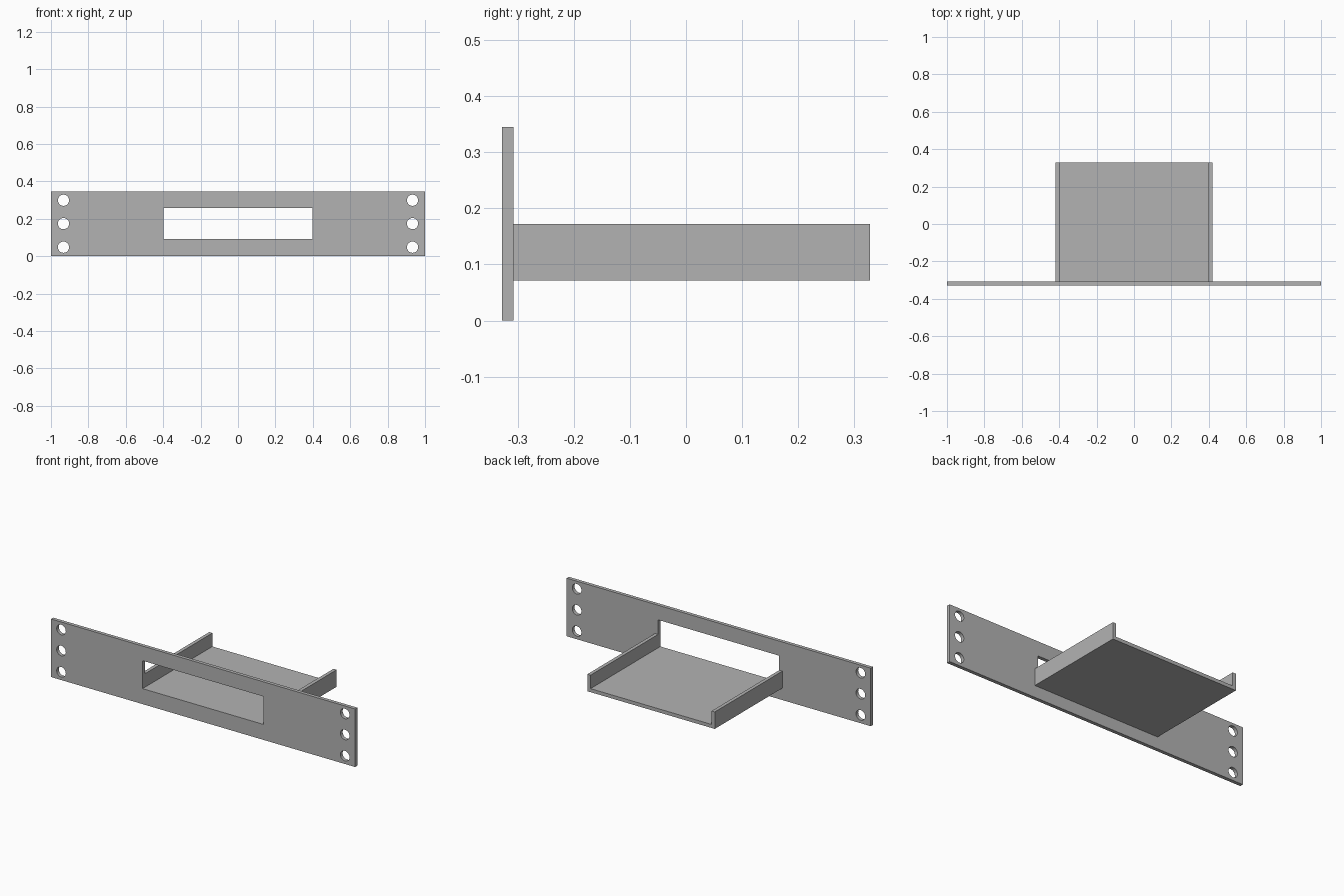
import bpy
import bmesh
import math
from mathutils import Matrix, Vector

cube = bpy.data.objects.get("Cube")
if cube:
    bpy.data.objects.remove(cube, do_unlink=True)

grey = bpy.data.materials.new("plain grey")
grey.use_nodes = True
colour = (0.45, 0.45, 0.45, 1)
grey.diffuse_color = colour
grey.node_tree.nodes["Principled BSDF"].inputs["Base Color"].default_value = colour

# Main dimensions
FRONT, SEAM, BACK = -0.328, -0.307, 0.328
HEIGHT = 0.345
INNER, OUTER = 0.398, 0.419
BASE, FLOOR, RIM = 0.071, 0.092, 0.172
WINDOW_TOP = 0.258


def add_object(name, bm):
    mesh = bpy.data.meshes.new(name)
    bm.to_mesh(mesh)
    bm.free()
    mesh.materials.append(grey)
    obj = bpy.data.objects.new(name, mesh)
    bpy.context.collection.objects.link(obj)
    return obj


def add_box(bm, low, high):
    low, high = Vector(low), Vector(high)
    matrix = Matrix.Translation((low + high) / 2) @ Matrix.Diagonal((*(high - low), 1))
    bmesh.ops.create_cube(bm, size=1, matrix=matrix)


# Face panel
bm = bmesh.new()
add_box(bm, (-1, FRONT, 0), (1, SEAM, HEIGHT))
panel = add_object("face_panel", bm)

# Cutter for the window and the mounting holes
bm = bmesh.new()
add_box(bm, (-INNER, FRONT - 0.1, FLOOR), (INNER, SEAM + 0.1, WINDOW_TOP))
for x in (-0.933, 0.933):
    for z in (0.048, 0.174, 0.299):
        place = Matrix.Translation((x, (FRONT + SEAM) / 2, z)) @ Matrix.Rotation(math.pi / 2, 4, "X")
        bmesh.ops.create_cone(bm, cap_ends=True, segments=40, radius1=0.03,
                              radius2=0.03, depth=0.2, matrix=place)
cutter = add_object("panel_cutter", bm)
cutter.hide_render = True

cut = panel.modifiers.new("openings", "BOOLEAN")
cut.operation = "DIFFERENCE"
cut.solver = "EXACT"
cut.object = cutter
bpy.context.view_layer.objects.active = panel
panel.select_set(True)
bpy.ops.object.modifier_apply(modifier=cut.name)
bpy.data.objects.remove(cutter, do_unlink=True)
bpy.ops.object.shade_smooth_by_angle(angle=math.radians(30))

# Tray: a U-shaped profile swept from the panel to the back
half = [(OUTER, RIM), (INNER, RIM), (INNER, FLOOR)]
profile = [(OUTER, BASE)] + half + [(-x, z) for x, z in reversed(half)] + [(-OUTER, BASE)]
bm = bmesh.new()
face = bm.faces.new([bm.verts.new((x, SEAM, z)) for x, z in profile])
swept = bmesh.ops.extrude_face_region(bm, geom=[face])["geom"]
bmesh.ops.translate(bm, vec=(0, BACK - SEAM, 0),
                    verts=[v for v in swept if isinstance(v, bmesh.types.BMVert)])
bmesh.ops.recalc_face_normals(bm, faces=bm.faces)
add_object("tray", bm)
